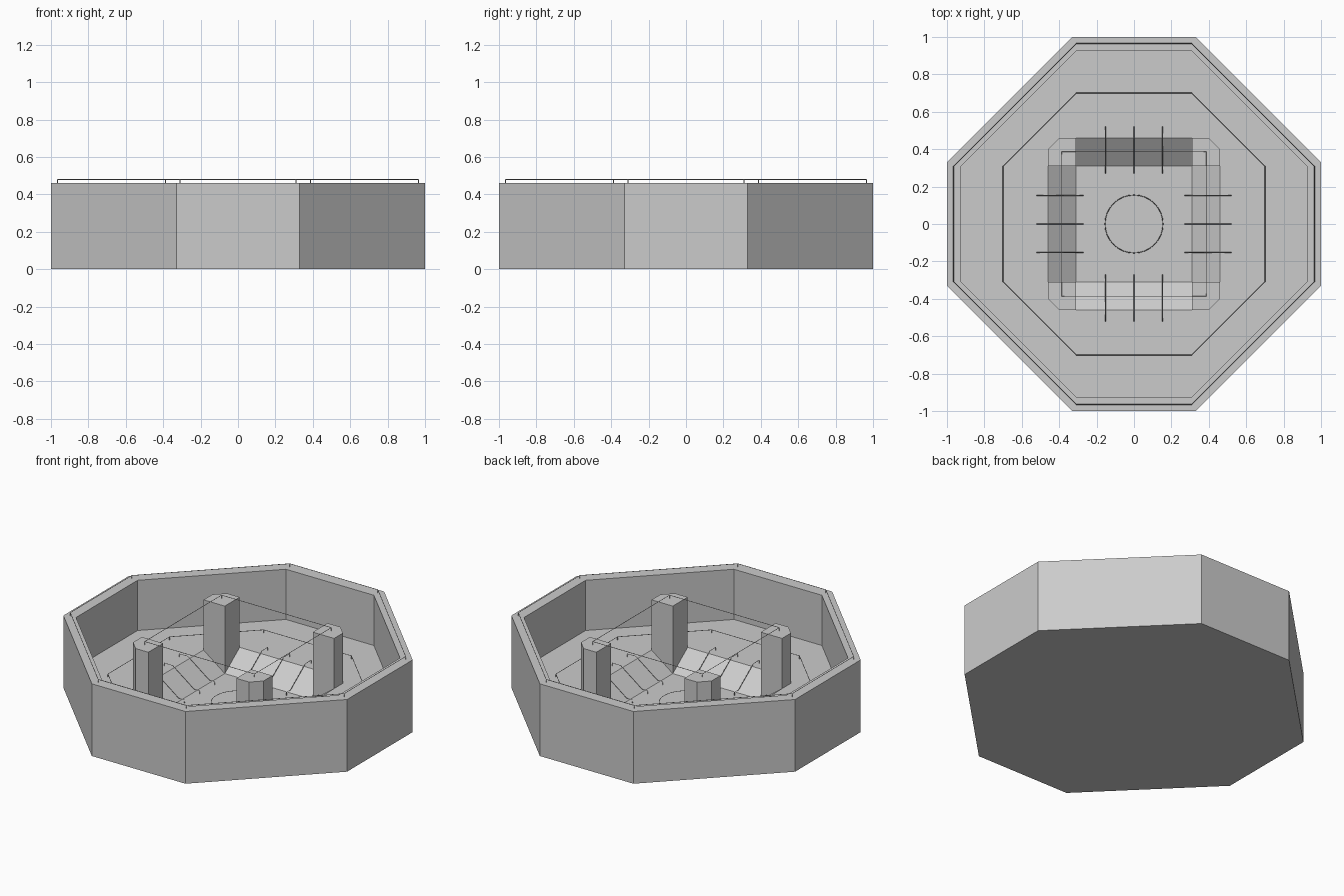
import bpy, bmesh, math

if "Cube" in bpy.data.objects:
    bpy.data.objects.remove(bpy.data.objects["Cube"])

RIM, FLOOR, PIT, LIFT = 0.46, 0.14, 0.03, 0.02


def oct_ring(r, c):
    """Eight corners of a square of half-size r with chamfers starting at c."""
    return [(c, -r), (r, -c), (r, c), (c, r), (-c, r), (-r, c), (-r, -c), (-c, -r)]


def finish(name, bm):
    bmesh.ops.remove_doubles(bm, verts=bm.verts, dist=1e-5)
    bmesh.ops.recalc_face_normals(bm, faces=bm.faces)
    me = bpy.data.meshes.new(name)
    bm.to_mesh(me)
    bm.free()
    ob = bpy.data.objects.new(name, me)
    bpy.context.collection.objects.link(ob)
    return ob


def loft(name, rings):
    """Closed solid through a list of (outline, z) sections."""
    bm = bmesh.new()
    rows = [[bm.verts.new((x, y, z)) for x, y in pts] for pts, z in rings]
    n = len(rows[0])
    for a, b in zip(rows, rows[1:]):
        for i in range(n):
            j = (i + 1) % n
            bm.faces.new((a[i], a[j], b[j], b[i]))
    bm.faces.new(rows[0][::-1])
    bm.faces.new(rows[-1])
    return finish(name, bm)


def wire(name, paths, closed=False, radius=0.002):
    """Very thin rods along the given paths."""
    cu = bpy.data.curves.new(name, 'CURVE')
    cu.dimensions = '3D'
    cu.bevel_depth = radius
    cu.bevel_resolution = 0
    for pts in paths:
        sp = cu.splines.new('POLY')
        sp.points.add(len(pts) - 1)
        for p, co in zip(sp.points, pts):
            p.co = (*co, 1)
        sp.use_cyclic_u = closed
    ob = bpy.data.objects.new(name, cu)
    bpy.context.collection.objects.link(ob)
    return ob


def raised_loop(name, outline, z):
    """Closed rod loop floating above a surface, with a short leg per corner."""
    wire(name, [[(x, y, z + LIFT) for x, y in outline]], True)
    wire(name + "_legs", [[(x, y, z), (x, y, z + LIFT)] for x, y in outline])


# octagonal tray with a sunken square pit
loft("tray", [
    (oct_ring(1, 0.33), 0), (oct_ring(1, 0.33), RIM),
    (oct_ring(0.925, 0.31), RIM), (oct_ring(0.925, 0.31), FLOOR),
    (oct_ring(0.46, 0.40), FLOOR), (oct_ring(0.31, 0.3099), PIT)])

# four chamfered corner posts
post = [(0.31, 0.31), (0.46, 0.31), (0.46, 0.40), (0.40, 0.46), (0.31, 0.46)]
for k in range(4):
    c, s = round(math.cos(k * math.pi / 2)), round(math.sin(k * math.pi / 2))
    pts = [(c * x - s * y, s * x + c * y) for x, y in post]
    loft(f"corner_post_{k + 1}", [(pts, PIT - 0.01), (pts, RIM)])

# rod loops on the rim, floor and post tops
raised_loop("rim_rail", oct_ring(0.965, 0.31), RIM)
raised_loop("floor_rail", oct_ring(0.70, 0.31), FLOOR)
raised_loop("post_rail", [(0.387, -0.387), (0.387, 0.387), (-0.387, 0.387), (-0.387, -0.387)], RIM)

# ring at the centre of the pit
circle = [(0.155 * math.cos(i * math.tau / 32), 0.155 * math.sin(i * math.tau / 32)) for i in range(32)]
wire("pit_ring", [[(x, y, PIT + LIFT) for x, y in circle]], True)

# three rods down each sloping side of the pit
profile = [(0.52, FLOOR), (0.52, FLOOR + LIFT), (0.46, FLOOR + LIFT),
           (0.31, PIT + LIFT), (0.27, PIT + LIFT), (0.27, PIT)]
for k in range(4):
    c, s = round(math.cos(k * math.pi / 2)), round(math.sin(k * math.pi / 2))
    wire(f"slope_rods_{k + 1}",
         [[(c * d - s * o, s * d + c * o, z) for d, z in profile] for o in (-0.153, 0, 0.153)])
